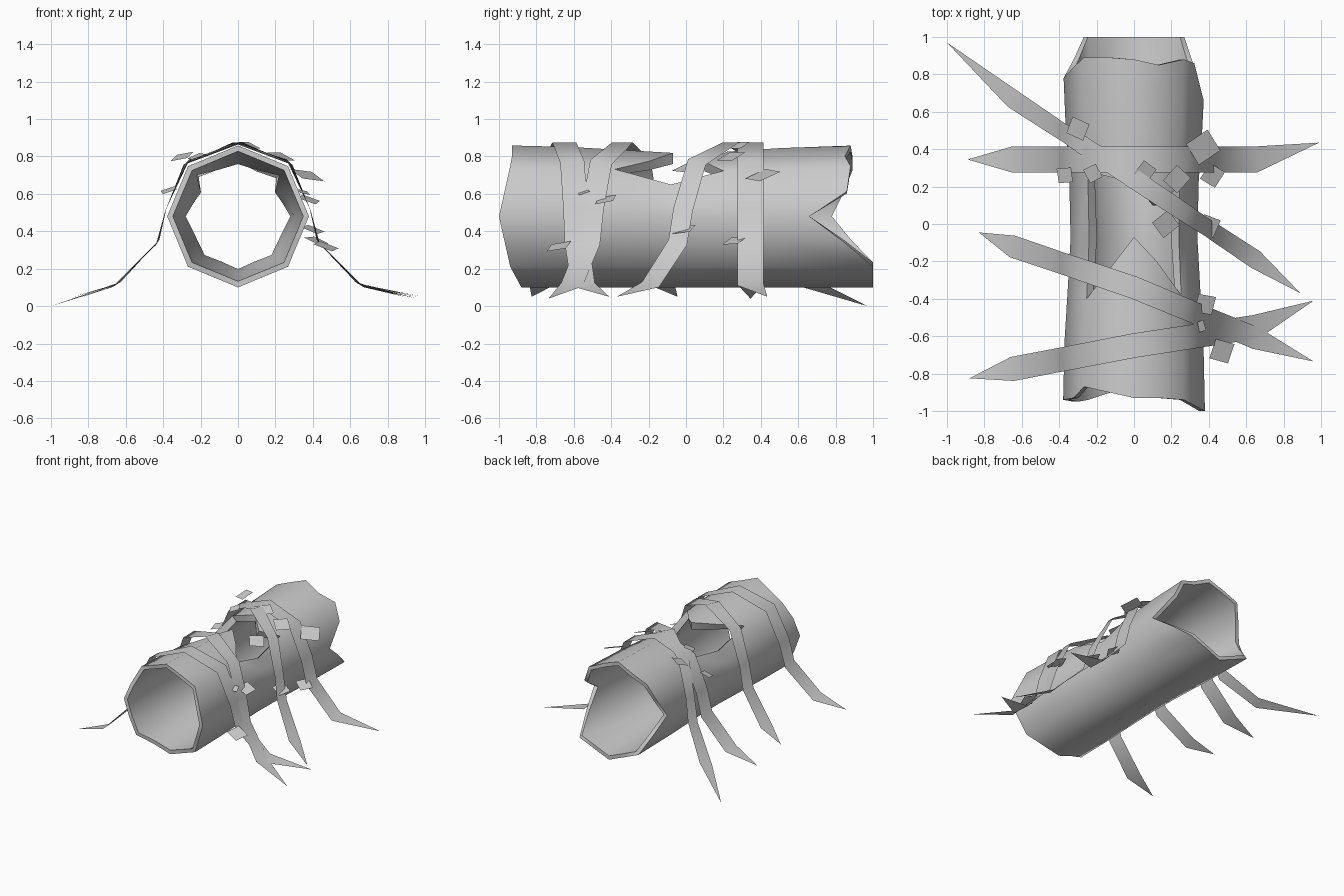
import bpy, bmesh, math
from mathutils import Vector, Matrix

cube = bpy.data.objects.get("Cube")
if cube:
    bpy.data.objects.remove(cube, do_unlink=True)


def material(name, colour):
    mat = bpy.data.materials.new(name)
    mat.use_nodes = True
    mat.diffuse_color = colour
    mat.node_tree.nodes["Principled BSDF"].inputs["Base Color"].default_value = colour
    return mat


GREY = material("plain grey", (0.6, 0.6, 0.6, 1))


def finish(bm, name, angle=60):
    mesh = bpy.data.meshes.new(name)
    bm.to_mesh(mesh)
    bm.free()
    mesh.materials.append(GREY)
    mesh.shade_smooth()
    mesh.set_sharp_from_angle(angle=math.radians(angle))
    obj = bpy.data.objects.new(name, mesh)
    bpy.context.collection.objects.link(obj)
    return obj


# Hollow log: eight-sided tube, with jagged ends and a broken opening on top
SIDES = 16          # corners and the middles of the eight flats, from the top
AXIS_Z, RADIUS = 0.48, 0.38
FRONT = [-.93, -.93, -.94, -.97, -1, -.97, -.94, -.91,
         -.88, -.9, -.94, -.95, -.94, -.93, -.87, -.9]
BACK = [.88, .85, .88, .86, .66, .84, 1, 1,
        1, 1, 1, .88, .78, .84, .89, .89]
hole_front = [-.35] * SIDES
hole_back = [.22] * SIDES
for i, y0, y1 in ((14, -.4, .28), (15, -.23, .25), (0, -.07, .22),
                  (1, -.2, .1), (2, -.38, .2)):
    hole_front[i], hole_back[i] = y0, y1
RINGS = [FRONT, [-.62] * SIDES, hole_front, [-.08] * SIDES,
         hole_back, [.5] * SIDES, BACK]
MIDDLE = 3


def log_point(ring, i, inner):
    y = RINGS[ring][i]
    waist = math.exp(-(y / 0.5) ** 2)
    a = i * math.tau / SIDES
    r = RADIUS * (math.cos(math.pi / 8) if i % 2 else 1)
    up = math.cos(a)
    x_scale = 1 - 0.11 * waist
    z_scale = x_scale if up > 0 else 1
    if inner:
        shrink = (0.03 + 0.03 * waist + 0.04 * waist * max(0, -up)) / RADIUS
        x_scale -= shrink
        z_scale -= shrink
    z = AXIS_Z + r * up * z_scale
    if ring == MIDDLE:
        z -= {2: 0.07, 14: 0.07, 3: 0.03, 13: 0.03}.get(i, 0)
    return Vector((r * math.sin(a) * x_scale, y, z))


bm = bmesh.new()
shells = [[[bm.verts.new(log_point(k, i, inner)) for i in range(SIDES)]
           for k in range(len(RINGS))] for inner in (False, True)]
twin = {o: n for ro, rn in zip(*shells) for o, n in zip(ro, rn)}
outer = []
for k in range(len(RINGS) - 1):
    for i in range(SIDES):
        if k in (MIDDLE - 1, MIDDLE) and i in (14, 15, 0, 1):
            continue
        j = (i + 1) % SIDES
        a, b = shells[0][k], shells[0][k + 1]
        outer.append(bm.faces.new((a[i], a[j], b[j], b[i])))
rim = [e for e in bm.edges if e.is_boundary]
for f in outer:
    bm.faces.new([twin[v] for v in reversed(f.verts)])
for e in rim:
    p, q = e.verts
    bm.faces.new((p, q, twin[q], twin[p]))
bmesh.ops.delete(bm, geom=[v for v in bm.verts if not v.link_faces], context='VERTS')
bmesh.ops.recalc_face_normals(bm, faces=bm.faces)
finish(bm, "hollow_log")

# Vines: flat pointed strips draped over the log
ARCH = [(.65, .115), (.43, .34), (.385, .52), (.275, .77)]


def vine(name, half, tip_a, ya, ym, yb, tip_b):
    """Tips are (x, y, z); ya, ym and yb are y at the left bend, crown and right bend."""
    bend = ARCH[0][0]
    path = [Vector(tip_a)]
    for x, z in [(-x, z) for x, z in ARCH] + [(0, .875)] + ARCH[::-1]:
        y = ym + ((ya if x < 0 else yb) - ym) * abs(x) / bend
        path.append(Vector((x, y, z)))
    path.append(Vector(tip_b))
    bm = bmesh.new()
    rows = []
    for n, p in enumerate(path):
        if n in (0, len(path) - 1):
            rows.append([bm.verts.new(p)])
            continue
        t = path[n + 1] - path[n - 1]
        side = Vector((-t.z, 0, t.x)).cross(t).normalized() * half
        rows.append([bm.verts.new(p - side), bm.verts.new(p + side)])
    for a, b in zip(rows, rows[1:]):
        bm.faces.new(a + b[::-1])
    bmesh.ops.recalc_face_normals(bm, faces=bm.faces)
    return finish(bm, name)


vine("diagonal_vine", .052, (-1, .97, 0), .67, .24, -.19, (.89, -.37, .05))
vine("back_vine", .07, (-.89, .345, .04), .345, .345, .345, (.99, .435, .05))
vine("middle_vine", .06, (-.83, -.045, .05), -.12, -.34, -.61, (.96, -.735, .04))
vine("front_vine", .065, (-.88, -.825, .05), -.775, -.65, -.55, (.96, -.41, .05))

# Leaves: small tilted squares beside the vines: x, y, z, half size, turn
LEAVES = [(.4, -.01, .41, .05, 70), (.42, .26, .35, .05, 60),
          (.37, .41, .7, .07, 35), (.47, -.68, .32, .055, 75),
          (.38, -.43, .57, .05, 80), (.35, -.55, .61, .03, 20),
          (.17, 0, .74, .055, 40), (.23, .24, .8, .055, 50),
          (-.3, .51, .8, .05, 65), (-.37, .26, .62, .04, 5),
          (-.22, .27, .8, .04, 25), (.06, .28, .86, .045, 55)]
for n, (x, y, z, size, turn) in enumerate(LEAVES):
    bm = bmesh.new()
    tilt = Matrix.Rotation(math.copysign(.3, x), 4, 'Y') @ Matrix.Rotation(.25, 4, 'X')
    bmesh.ops.create_grid(bm, x_segments=1, y_segments=1, size=size,
                          matrix=Matrix.Translation((x, y, z)) @ tilt
                          @ Matrix.Rotation(math.radians(turn), 4, 'Z'))
    finish(bm, f"leaf_{n + 1}")
